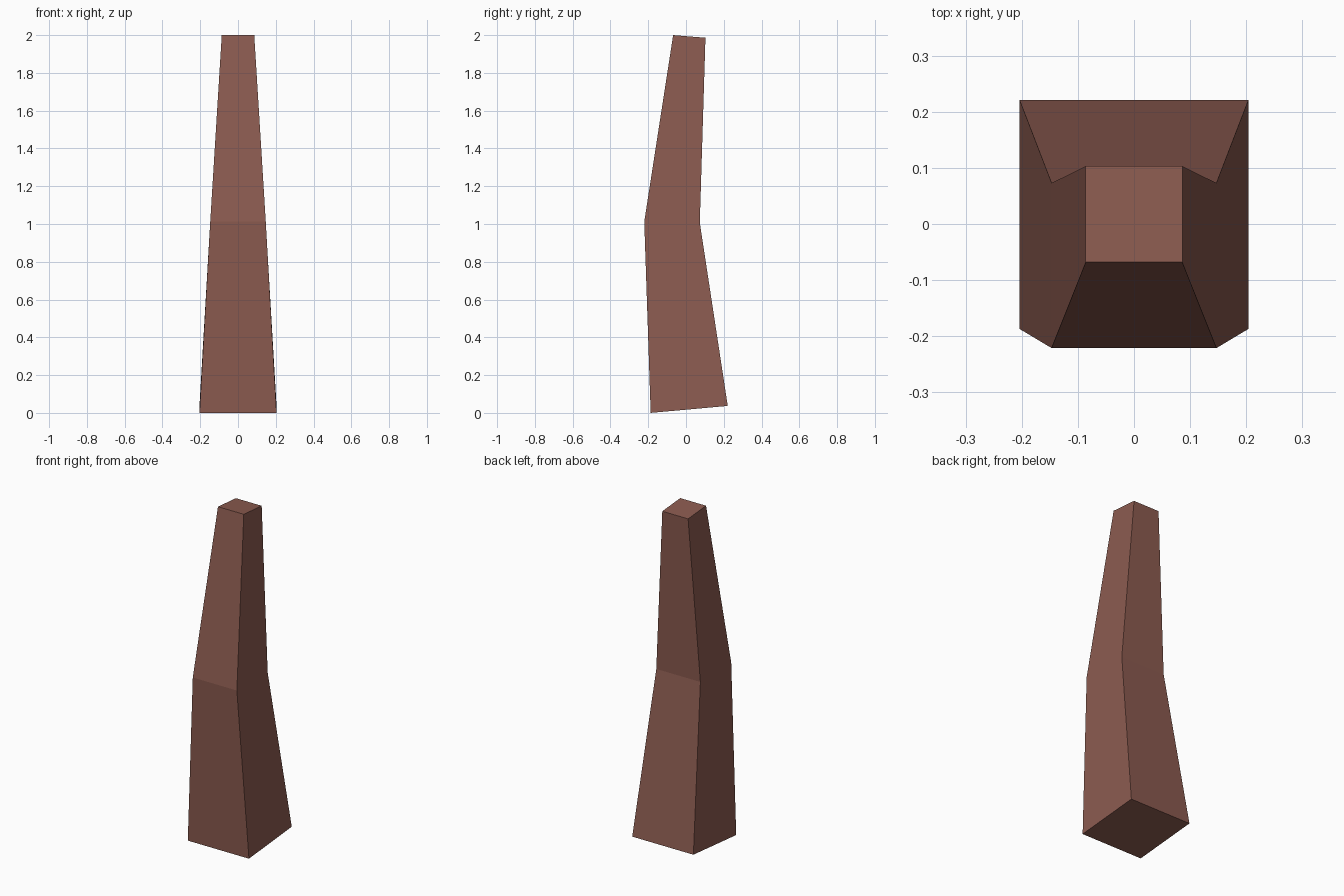
import bpy
import bmesh

if "Cube" in bpy.data.objects:
    bpy.data.objects.remove(bpy.data.objects["Cube"])

# Square sections from base to tip: half width, (front y, z), (back y, z)
SECTIONS = [
    (0.204, (-0.187, 0.0), (0.221, 0.037)),
    (0.147, (-0.221, 1.012), (0.073, 1.007)),
    (0.086, (-0.068, 2.0), (0.103, 1.986)),
]

bm = bmesh.new()
rings = []
for w, (fy, fz), (by, bz) in SECTIONS:
    corners = [(-w, fy, fz), (w, fy, fz), (w, by, bz), (-w, by, bz)]
    rings.append([bm.verts.new(c) for c in corners])

# Side walls between neighbouring sections
for low, high in zip(rings, rings[1:]):
    for i in range(4):
        j = (i + 1) % 4
        bm.faces.new((low[i], low[j], high[j], high[i]))

# End caps
bm.faces.new(rings[0][::-1])
bm.faces.new(rings[-1])

mesh = bpy.data.meshes.new("bent_post")
bm.to_mesh(mesh)
bm.free()
post = bpy.data.objects.new("bent_post", mesh)
bpy.context.collection.objects.link(post)

# Reddish brown colour
brown = bpy.data.materials.new("brown")
brown.diffuse_color = (0.26, 0.105, 0.08, 1.0)
brown.use_nodes = True
brown.node_tree.nodes["Principled BSDF"].inputs["Base Color"].default_value = brown.diffuse_color
mesh.materials.append(brown)
